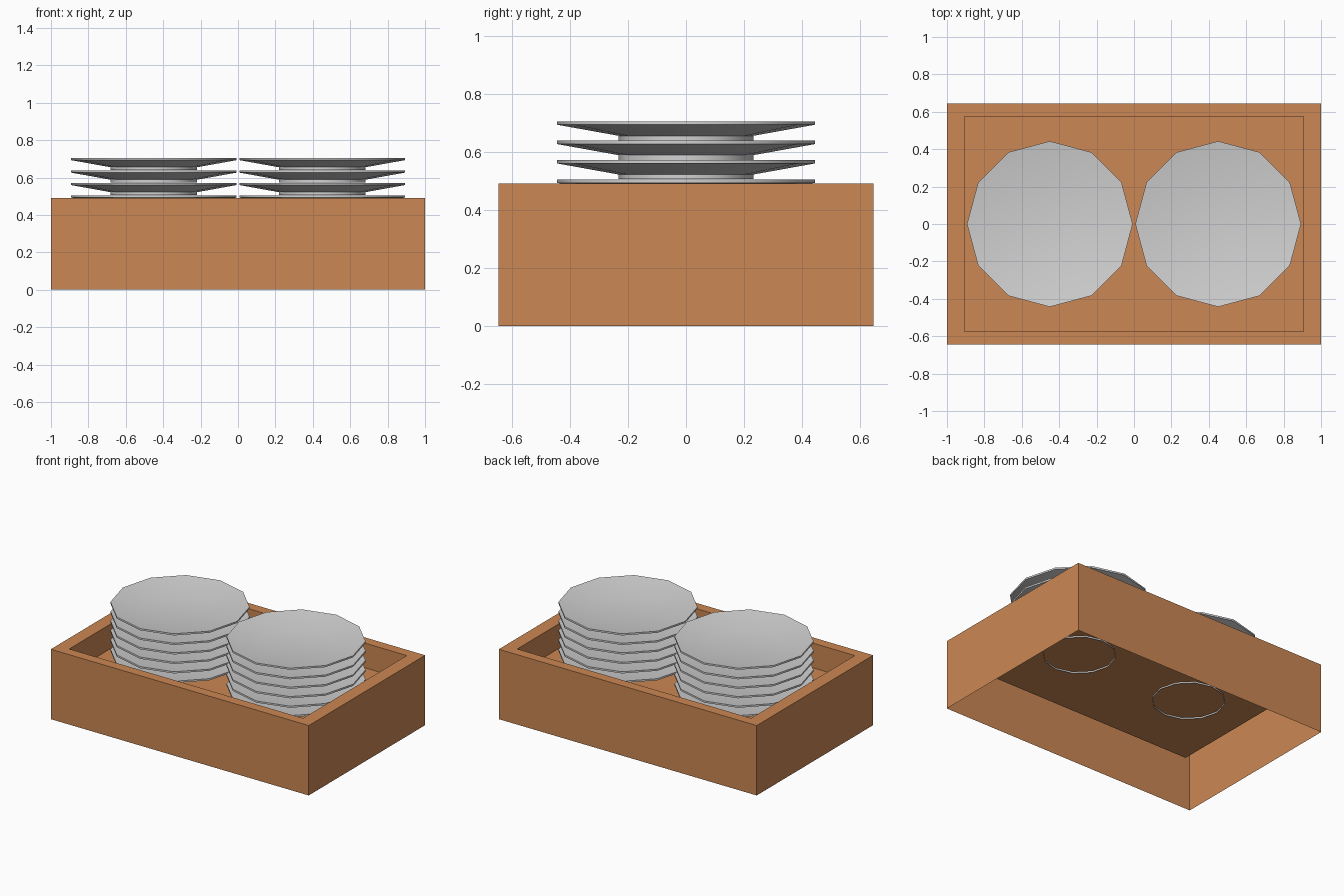
import bpy, bmesh, math

if "Cube" in bpy.data.objects:
    bpy.data.objects.remove(bpy.data.objects["Cube"])

SIDES = 12


def material(name, rgb):
    m = bpy.data.materials.new(name)
    m.diffuse_color = (*rgb, 1)
    m.use_nodes = True
    m.node_tree.nodes["Principled BSDF"].inputs["Base Color"].default_value = m.diffuse_color
    return m


def rect(bm, hx, hy, z):
    return [bm.verts.new((sx * hx, sy * hy, z))
            for sx, sy in ((-1, -1), (1, -1), (1, 1), (-1, 1))]


def circle(bm, r, z):
    return [bm.verts.new((r * math.cos(math.tau * i / SIDES),
                          r * math.sin(math.tau * i / SIDES), z)) for i in range(SIDES)]


def skin(bm, loops):
    # join consecutive loops with quads
    for a, b in zip(loops, loops[1:]):
        n = len(a)
        for i in range(n):
            j = (i + 1) % n
            bm.faces.new((a[i], a[j], b[j], b[i]))


def to_mesh(bm, name, mat):
    me = bpy.data.meshes.new(name)
    bm.to_mesh(me)
    bm.free()
    me.materials.append(mat)
    return me


def place(name, me, loc=(0, 0, 0)):
    ob = bpy.data.objects.new(name, me)
    ob.location = loc
    bpy.context.collection.objects.link(ob)
    return ob


wood = material("orange_brown_wood", (0.60, 0.245, 0.087))
china = material("light_grey_china", (0.64, 0.64, 0.64))

# Crate: outer walls, rim, inner walls and raised floor, open underneath
bm = bmesh.new()
loops = [rect(bm, 1.0, 0.645, 0), rect(bm, 1.0, 0.645, 0.49),
         rect(bm, 0.907, 0.575, 0.49), rect(bm, 0.907, 0.575, 0.317)]
skin(bm, loops)
bm.faces.new(loops[-1])
place("crate", to_mesh(bm, "crate", wood))

# Plate: open foot ring, sloped underside, rim edge, shallow dish (origin at rim top)
bm = bmesh.new()
profile = [(0.232, -0.066), (0.232, -0.05), (0.443, -0.012), (0.443, 0), (0.232, -0.034)]
loops = [circle(bm, r, z) for r, z in profile]
skin(bm, loops)
bm.faces.new(loops[-1])
plate = to_mesh(bm, "plate", china)

# Two stacks of six plates
plates = []
for side, x in (("left", -0.45), ("right", 0.45)):
    for k in range(6):
        plates.append(place(f"plate_{side}_{k + 1}", plate, (x, 0, 0.372 + k * 0.0666)))

# Smooth the shared plate mesh, keeping rim and foot edges sharp
bpy.ops.object.select_all(action='DESELECT')
plates[0].select_set(True)
bpy.context.view_layer.objects.active = plates[0]
bpy.ops.object.shade_smooth_by_angle(angle=math.radians(40))
